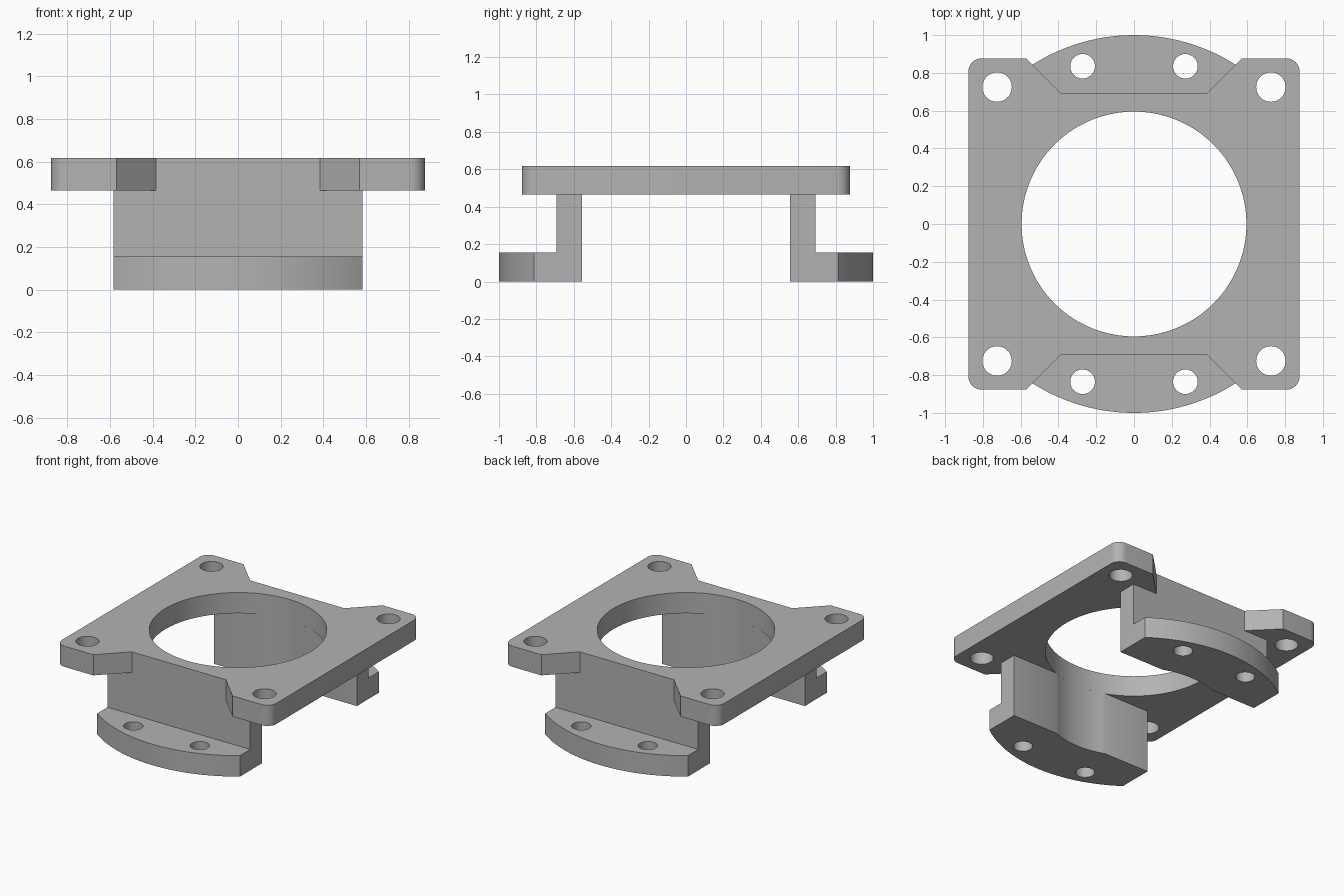
import bpy, bmesh
from math import sin, cos, pi, asin, sqrt

cube = bpy.data.objects.get("Cube")
if cube:
    bpy.data.objects.remove(cube, do_unlink=True)

GREY = (0.45, 0.45, 0.45, 1)
metal = bpy.data.materials.new("plain grey")
metal.diffuse_color = GREY
metal.use_nodes = True
metal.node_tree.nodes["Principled BSDF"].inputs["Base Color"].default_value = GREY


def arc(cx, cy, r, start, end, n):
    steps = [start + (end - start) * i / n for i in range(n + 1)]
    return [(cx + r * cos(a), cy + r * sin(a)) for a in steps]


def circle(cx, cy, r, n=48):
    return arc(cx, cy, r, 0, 2 * pi, n)[:-1]


def slab(name, loops, z0, z1, turn=1):
    """Extrude an outline and its holes from z0 to z1; turn=-1 spins it half round."""
    curve = bpy.data.curves.new(name, 'CURVE')
    curve.dimensions = '2D'
    curve.fill_mode = 'BOTH'
    curve.extrude = (z1 - z0) / 2
    for loop in loops:
        spline = curve.splines.new('POLY')
        spline.points.add(len(loop) - 1)
        spline.use_cyclic_u = True
        for point, (x, y) in zip(spline.points, loop):
            point.co = (x * turn, y * turn, 0, 1)
    helper = bpy.data.objects.new(name + " outline", curve)
    bpy.context.scene.collection.objects.link(helper)
    graph = bpy.context.evaluated_depsgraph_get()
    mesh = bpy.data.meshes.new_from_object(helper.evaluated_get(graph))
    bpy.data.objects.remove(helper, do_unlink=True)

    bm = bmesh.new()
    bm.from_mesh(mesh)
    bmesh.ops.remove_doubles(bm, verts=bm.verts, dist=0.0001)
    bmesh.ops.recalc_face_normals(bm, faces=bm.faces)
    bmesh.ops.translate(bm, verts=bm.verts, vec=(0, 0, (z0 + z1) / 2))
    bm.to_mesh(mesh)
    bm.free()
    mesh.materials.clear()
    mesh.materials.append(metal)
    obj = bpy.data.objects.new(name, mesh)
    bpy.context.scene.collection.objects.link(obj)
    bpy.ops.object.select_all(action='DESELECT')
    obj.select_set(True)
    bpy.context.view_layer.objects.active = obj
    bpy.ops.object.shade_smooth_by_angle(angle=pi / 6)
    return obj


HALF, ROUND, BORE = 0.877, 0.07, 0.595
WALL_IN, WALL_OUT, WALL_X = 0.555, 0.692, 0.584
FLANGE_TOP, PLATE_LOW, PLATE_TOP = 0.155, 0.465, 0.618

# Top plate: rounded corners, sloped notches front and back, bore and corner holes
c = HALF - ROUND
right_side = (arc(c, -c, ROUND, -pi / 2, 0, 8) + arc(c, c, ROUND, 0, pi / 2, 8)
              + [(0.57, HALF), (0.385, WALL_OUT)])
left_side = [(-x, -y) for x, y in right_side]
outline = right_side + [(-0.385, WALL_OUT), (-0.57, HALF)]
outline += left_side + [(0.385, -WALL_OUT), (0.57, -HALF)]
corner_holes = [circle(sx * 0.725, sy * 0.725, 0.078) for sx in (-1, 1) for sy in (-1, 1)]
slab("top_plate", [outline, circle(0, 0, BORE, 128)] + corner_holes, PLATE_LOW, PLATE_TOP)

# Inner edge shared by walls and flanges, hollowed by the bore
bite = asin(WALL_IN / BORE)
inner = ([(-WALL_X, WALL_IN)] + arc(0, 0, BORE, pi - bite, bite, 16)
         + [(WALL_X, WALL_IN)])
edge = asin(sqrt(1 - WALL_X ** 2))
flange = inner + arc(0, 0, 1, edge, pi - edge, 40)
wall = inner + [(WALL_X, WALL_OUT), (-WALL_X, WALL_OUT)]
bolt_holes = [circle(s * 0.272, 0.835, 0.065) for s in (-1, 1)]

# Upright walls and curved mounting flanges at back and front
for side, turn in (("back", 1), ("front", -1)):
    slab(side + "_wall", [wall], FLANGE_TOP, PLATE_LOW, turn)
    slab(side + "_flange", [flange] + bolt_holes, 0, FLANGE_TOP, turn)
